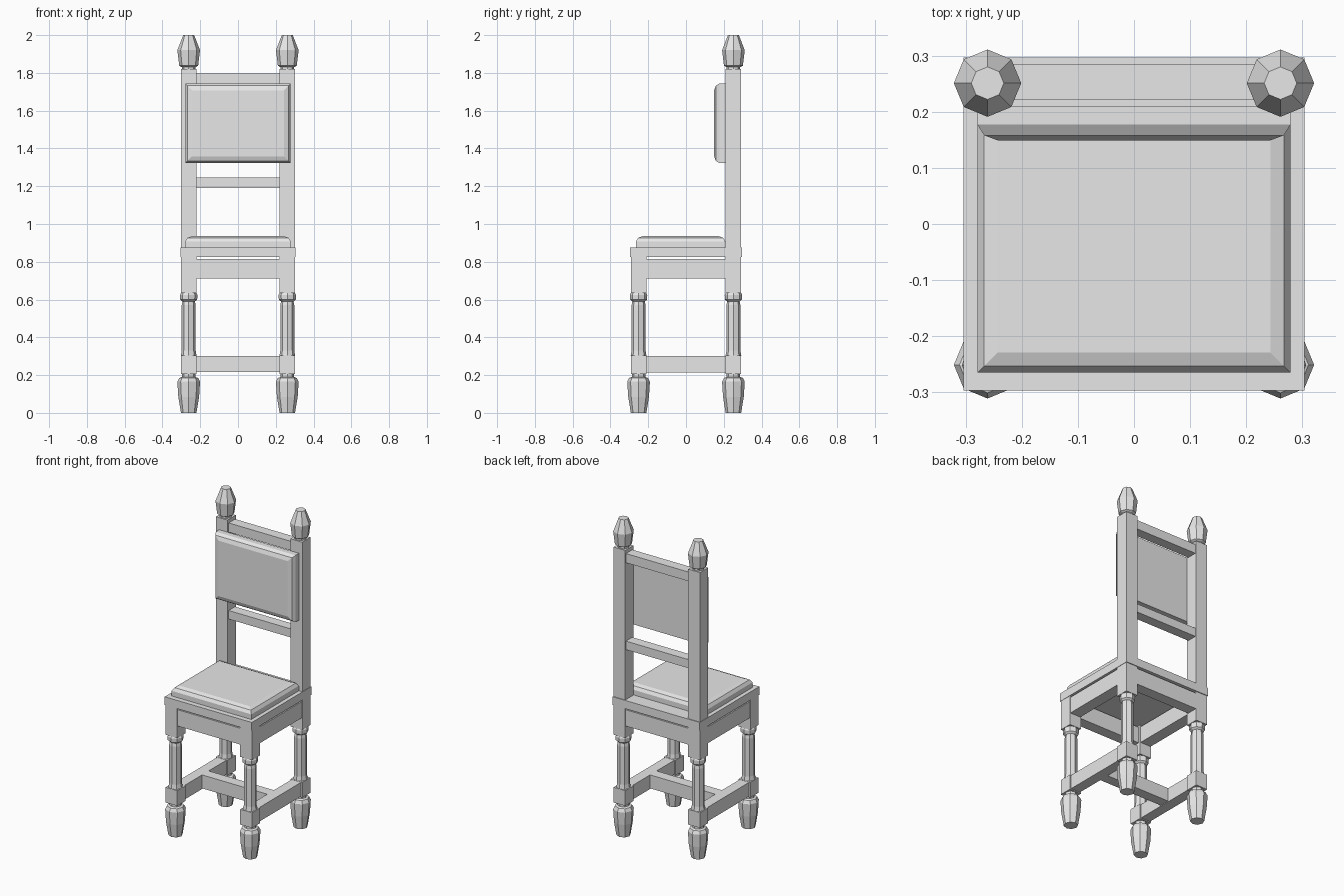
import bpy, bmesh, math

cube = bpy.data.objects.get("Cube")
if cube:
    bpy.data.objects.remove(cube, do_unlink=True)

grey = bpy.data.materials.new("plain_grey")
grey.use_nodes = True
grey.diffuse_color = (0.8, 0.8, 0.8, 1)
grey.node_tree.nodes["Principled BSDF"].inputs["Base Color"].default_value = (0.8, 0.8, 0.8, 1)

LEG_X, LEG_Y, HALF = 0.261, 0.251, 0.041


def finish(name, bm):
    bmesh.ops.recalc_face_normals(bm, faces=bm.faces)
    mesh = bpy.data.meshes.new(name)
    bm.to_mesh(mesh)
    bm.free()
    mesh.materials.append(grey)
    obj = bpy.data.objects.new(name, mesh)
    bpy.context.collection.objects.link(obj)
    return obj


def loft(name, rings):
    """Bridge equal-sized rings of points and cap both ends."""
    bm = bmesh.new()
    loops = [[bm.verts.new(p) for p in ring] for ring in rings]
    for a, b in zip(loops, loops[1:]):
        for i in range(len(a)):
            j = (i + 1) % len(a)
            bm.faces.new((a[i], a[j], b[j], b[i]))
    bm.faces.new(loops[0])
    bm.faces.new(loops[-1])
    return finish(name, bm)


def rect(x, y0, y1, z):
    return [(-x, y0, z), (x, y0, z), (x, y1, z), (-x, y1, z)]


def box(name, x, y, z):
    rings = [[(x[0], y[0], h), (x[1], y[0], h), (x[1], y[1], h), (x[0], y[1], h)] for h in z]
    return loft(name, rings)


def turned(name, x, y, profile):
    """Eight-sided turning from (radius, height) pairs."""
    angles = [i * math.pi / 4 for i in range(8)]
    return loft(name, [[(x + r * math.cos(a), y + r * math.sin(a), z) for a in angles]
                       for r, z in profile])


FOOT = [(0.041, 0), (0.055, 0.085), (0.06, 0.165), (0.05, 0.185), (0.036, 0.19), (0.036, 0.21)]
SHAFT = [(0.042, 0.3), (0.037, 0.33), (0.037, 0.57), (0.033, 0.59),
         (0.045, 0.6), (0.046, 0.625), (0.038, 0.64)]
FINIAL = [(0.036, 1.81), (0.036, 1.83), (0.05, 1.838), (0.06, 1.92), (0.029, 2.0)]

# Legs, back posts and finials
for sx, side in ((-1, "right"), (1, "left")):
    for sy, end in ((-1, "front"), (1, "back")):
        cx, cy = sx * LEG_X, sy * LEG_Y
        tag = f"{end}_{side}"
        span_x, span_y = (cx - HALF, cx + HALF), (cy - HALF, cy + HALF)
        turned(f"foot_{tag}", cx, cy, FOOT)
        box(f"stretcher_block_{tag}", span_x, span_y, (0.207, 0.303))
        turned(f"leg_shaft_{tag}", cx, cy, SHAFT)
        top = 0.825 if sy < 0 else 1.82
        box(f"post_{tag}", span_x, span_y, (0.635, top))
        if sy > 0:
            turned(f"finial_{side}", cx, cy, FINIAL)

    # Side apron and side stretcher
    ax = sorted((sx * 0.225, sx * 0.3))
    box(f"apron_{side}", ax, (-0.21, 0.21), (0.711, 0.814))
    box(f"side_stretcher_{side}", (sx * LEG_X - 0.033, sx * LEG_X + 0.033),
        (-0.21, 0.21), (0.213, 0.302))

# Front and back aprons, middle stretcher
for sy, end in ((-1, "front"), (1, "back")):
    box(f"apron_{end}", (-0.22, 0.22), sorted((sy * 0.22, sy * 0.29)), (0.711, 0.814))
box("middle_stretcher", (-0.23, 0.23), (-0.033, 0.033), (0.217, 0.302))

# Back rails
box("top_rail", (-0.222, 0.222), (0.221, 0.285), (1.74, 1.798))
box("lower_rail", (-0.222, 0.222), (0.221, 0.285), (1.191, 1.245))

# Seat board, cushion and padded back, the pads sharing one rounded edge
box("seat_board", (-0.304, 0.304), (-0.297, 0.297), (0.824, 0.876))
EDGE = [(0, 0), (0, 0.033), (0.012, 0.052), (0.036, 0.061)]
loft("seat_cushion", [rect(0.279 - i, -0.265 + i, 0.208 - i, 0.875 + h) for i, h in EDGE])
loft("back_pad", [[(x, 0.21 - h, z) for x, z, _ in rect(0.279 - i, 1.322 + i, 1.744 - i, 0)]
                  for i, h in EDGE])
